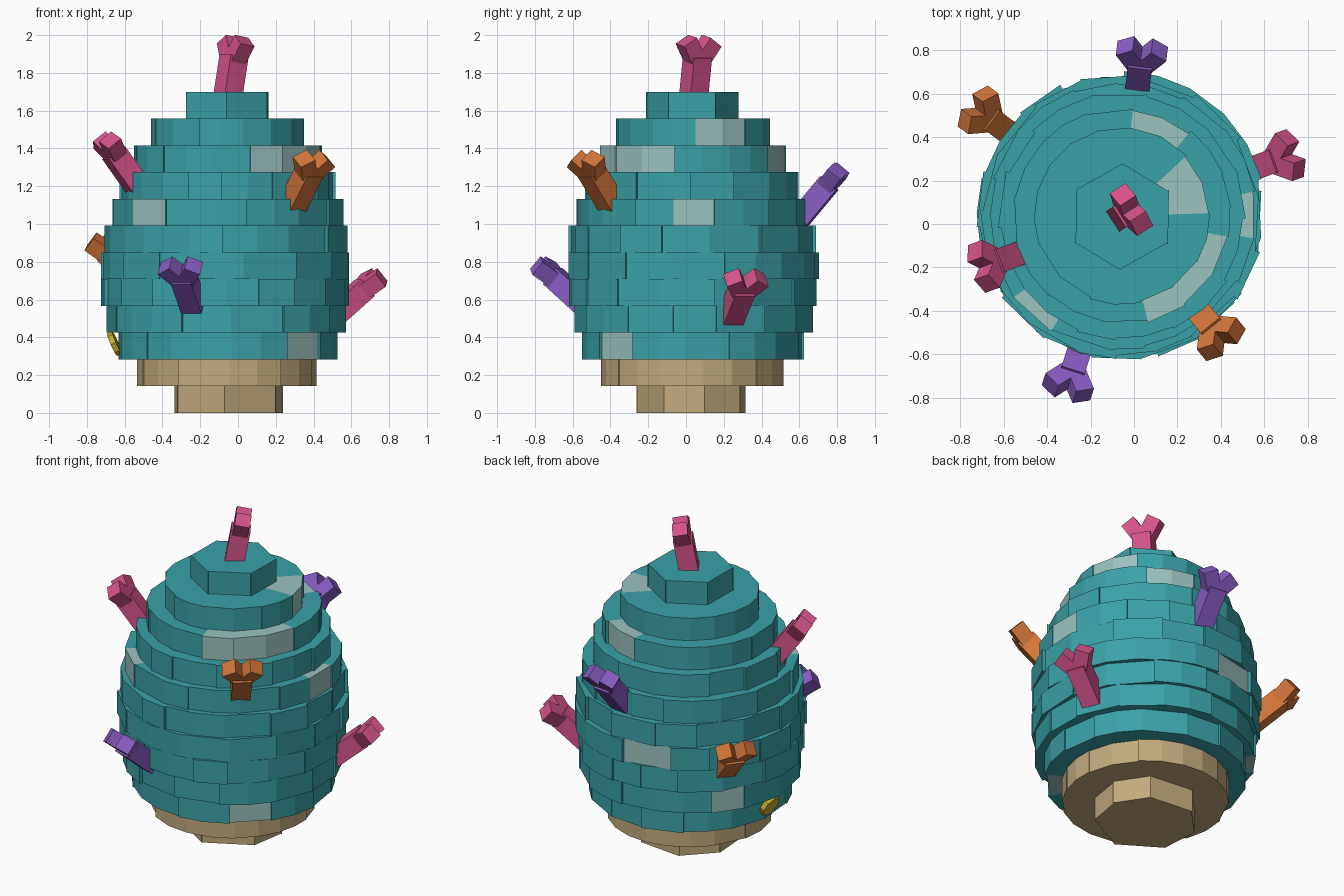
import bpy, bmesh, math, random
from mathutils import Vector

if "Cube" in bpy.data.objects:
    bpy.data.objects.remove(bpy.data.objects["Cube"])

random.seed(4)
CX, CY, H = -0.057, 0.036, 1.70 / 12


def material(name, r, g, b):
    m = bpy.data.materials.new(name)
    lin = [((c / 255 + 0.055) / 1.055) ** 2.4 for c in (r, g, b)]
    m.diffuse_color = (*lin, 1)
    m.use_nodes = True
    m.node_tree.nodes["Principled BSDF"].inputs["Base Color"].default_value = m.diffuse_color
    return m


TEAL = material("teal", 58, 162, 167)
PALE = material("pale_teal", 155, 195, 192)
TAN = material("sand", 194, 171, 126)
ORANGE = material("orange", 210, 117, 57)
PINK = material("pink", 212, 83, 138)
PURPLE = material("purple", 137, 93, 196)
GOLD = material("gold", 200, 172, 45)


def finish(name, bm, mats):
    bmesh.ops.recalc_face_normals(bm, faces=bm.faces)
    me = bpy.data.meshes.new(name)
    bm.to_mesh(me)
    bm.free()
    for m in mats:
        me.materials.append(m)
    ob = bpy.data.objects.new(name, me)
    bpy.context.collection.objects.link(ob)
    return ob


# Egg body: stacked courses of bricks with uneven radius
RADII = [0.305, 0.487, 0.593, 0.642, 0.668, 0.67, 0.66, 0.628, 0.575, 0.508, 0.412, 0.25]
# Pale bricks: course -> angle ranges in degrees
PALES = {2: [(303, 327)], 3: [(136, 154)], 5: [(89, 115)],
         7: [(217, 238.5), (350.5, 370.5)],
         9: [(51, 84), (284, 305.5), (305.5, 349)], 10: [(2, 43)]}


def course(i, r):
    step = math.degrees(0.27 / r)
    pales = PALES.get(i, [])
    start = pales[0][0] if pales else (29 if i == 11 else random.uniform(0, step))
    bricks, a = [], start           # (from, to, is_pale)

    def fill(a, b):
        n = max(1, round((b - a) / step))
        cuts = [a + (b - a) * (k + (random.uniform(-0.2, 0.2) if 0 < k < n and i < 11 else 0)) / n
                for k in range(n + 1)]
        bricks.extend((p, q, 0) for p, q in zip(cuts, cuts[1:]))

    for p, q in pales:
        if p - a > 1:
            fill(a, p)
        bricks.append((p, q, 1))
        a = q
    if start + 360 - a > 1:
        fill(a, start + 360)

    bm = bmesh.new()
    cb, ct = (bm.verts.new((CX, CY, z)) for z in (i * H, (i + 1) * H))
    ring = []                       # (bottom vert, top vert, pale)
    for p, q, pale in bricks:
        rb = r * random.uniform(0.965, 1.0)
        n = 2 if q - p > 27 and i not in (0, 11) else 1
        pts = []
        for k in range(n + 1):
            t = math.radians(p + (q - p) * k / n)
            x, y = CX + rb * math.cos(t), CY + rb * math.sin(t)
            pts.append((bm.verts.new((x, y, i * H)), bm.verts.new((x, y, (i + 1) * H)), pale))
        bm.faces.new([cb] + [v[0] for v in pts]).material_index = pale
        bm.faces.new([ct] + [v[1] for v in pts]).material_index = pale
        ring += pts
    for u, v in zip(ring, ring[1:] + ring[:1]):
        bm.faces.new((u[0], v[0], v[1], u[1])).material_index = u[2] & v[2]
    finish(f"brick_course_{i + 1:02d}", bm, [TAN if i < 2 else TEAL, PALE])


for i, r in enumerate(RADII):
    course(i, r)


# Coral branches: square stem with two square prongs
def limb(bm, a, b, side, width):
    d = (b - a).normalized()
    u = (side - d * side.dot(d)).normalized() * width / 2
    w = d.cross(u)
    ends = [[bm.verts.new(p + u * s + w * t) for s, t in ((-1, -1), (1, -1), (1, 1), (-1, 1))]
            for p in (a, b)]
    for e in ends:
        bm.faces.new(e)
    for k in range(4):
        m = (k + 1) % 4
        bm.faces.new((ends[0][k], ends[0][m], ends[1][m], ends[1][k]))


def coral(name, root, d, side, mat):
    d = d.normalized()
    side = (side - d * side.dot(d)).normalized()
    third = d.cross(side)
    fork = root + d * 0.17
    bm = bmesh.new()
    limb(bm, root - d * 0.05, fork + d * 0.02, side, 0.112)
    for s in (-1, 1):
        limb(bm, fork - d * 0.02, fork + d * 0.105 + side * s * 0.08, third, 0.088)
    finish(name, bm, [mat])


# name, azimuth, root radius, root height, rise angle, colour
for name, az, r, z, rise, mat in [
        ("coral_left", 200, 0.525, 1.225, 53, PINK),
        ("coral_right", 20, 0.63, 0.54, 40, PINK),
        ("coral_front", 252.5, 0.635, 0.60, 41, PURPLE),
        ("coral_back", 83, 0.605, 1.07, 50, PURPLE),
        ("coral_front_right", -51, 0.575, 1.13, 52, ORANGE),
        ("coral_back_left", 143.5, 0.64, 0.72, 43, ORANGE)]:
    t, e = math.radians(az), math.radians(rise)
    out = Vector((math.cos(t), math.sin(t), 0))
    coral(name, Vector((CX, CY, z)) + out * r,
          out * math.cos(e) + Vector((0, 0, math.sin(e))),
          Vector((-math.sin(t), math.cos(t), 0)), mat)
coral("coral_top", Vector((-0.05, 0.043, 1.70)), Vector((0.04, 0.025, 0.26)),
      Vector((0.09, -0.14, 0)), PINK)

# Gold coin set into the left side, leaning outward at the top
t = math.radians(174)
normal = Vector((math.cos(t), math.sin(t), -0.45))
bm = bmesh.new()
bmesh.ops.create_cone(bm, cap_ends=True, segments=8, radius1=0.065, radius2=0.065, depth=0.03)
coin = finish("gold_coin", bm, [GOLD])
coin.rotation_euler = normal.to_track_quat('Z', 'Y').to_euler()
coin.location = (CX + 0.6 * math.cos(t), CY + 0.6 * math.sin(t), 0.367)
